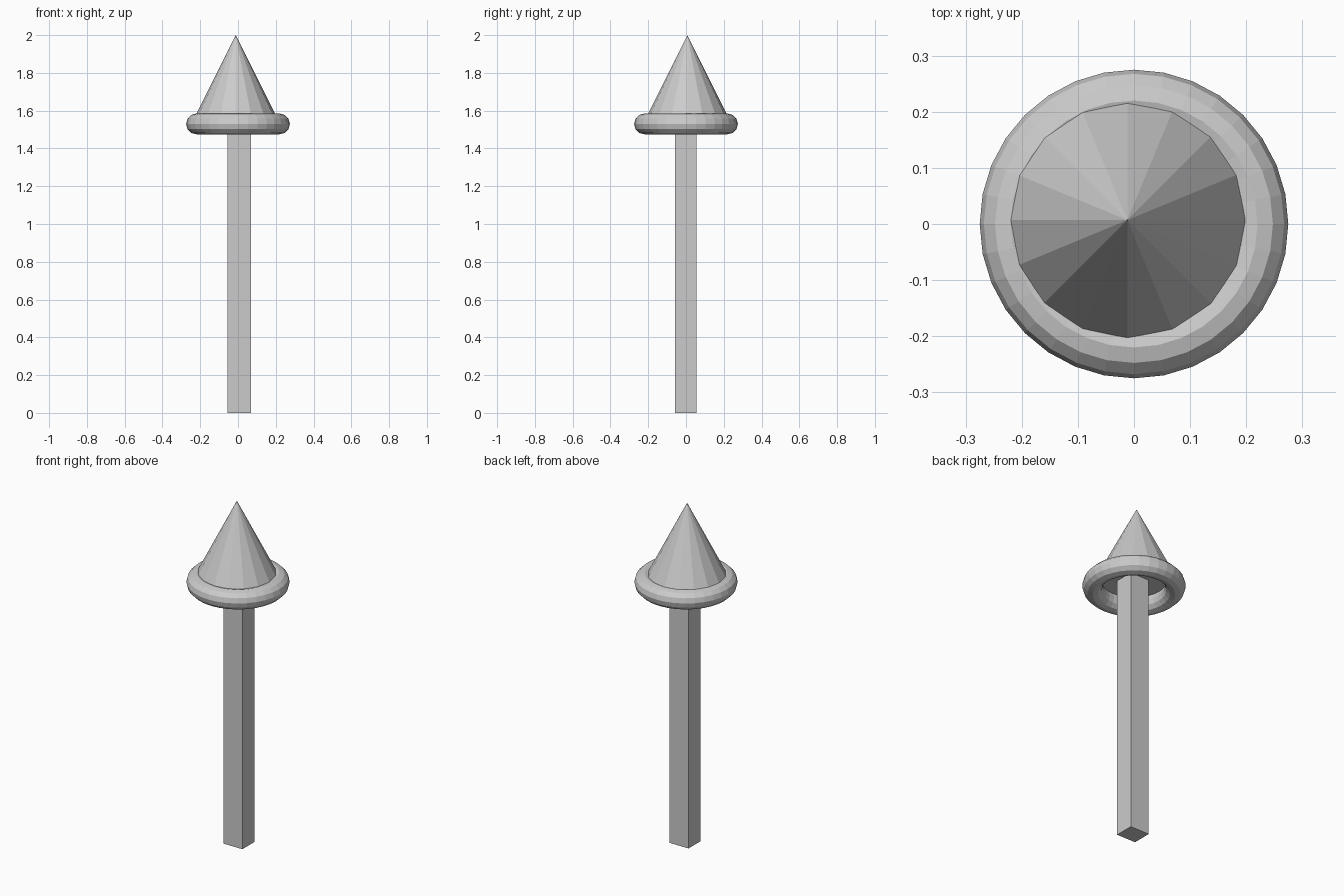
import bpy

if "Cube" in bpy.data.objects:
    bpy.data.objects.remove(bpy.data.objects["Cube"])

# Square post, slightly off centre
bpy.ops.mesh.primitive_cube_add(size=1, location=(0.007, -0.001, 0.78))
post = bpy.context.object
post.name = "post"
post.scale = (0.124, 0.113, 1.56)

# Ring collar below the point
bpy.ops.mesh.primitive_torus_add(
    location=(0, 0, 1.53), major_radius=0.22, minor_radius=0.055,
    major_segments=32, minor_segments=12)
bpy.context.object.name = "ring_collar"

# Low-poly pointed cap seated in the ring
cap_base, cap_top = 1.56, 2.0
bpy.ops.mesh.primitive_cone_add(
    vertices=16, radius1=0.22, radius2=0, depth=cap_top - cap_base,
    location=(-0.012, 0.007, (cap_base + cap_top) / 2))
bpy.context.object.name = "pointed_cap"
